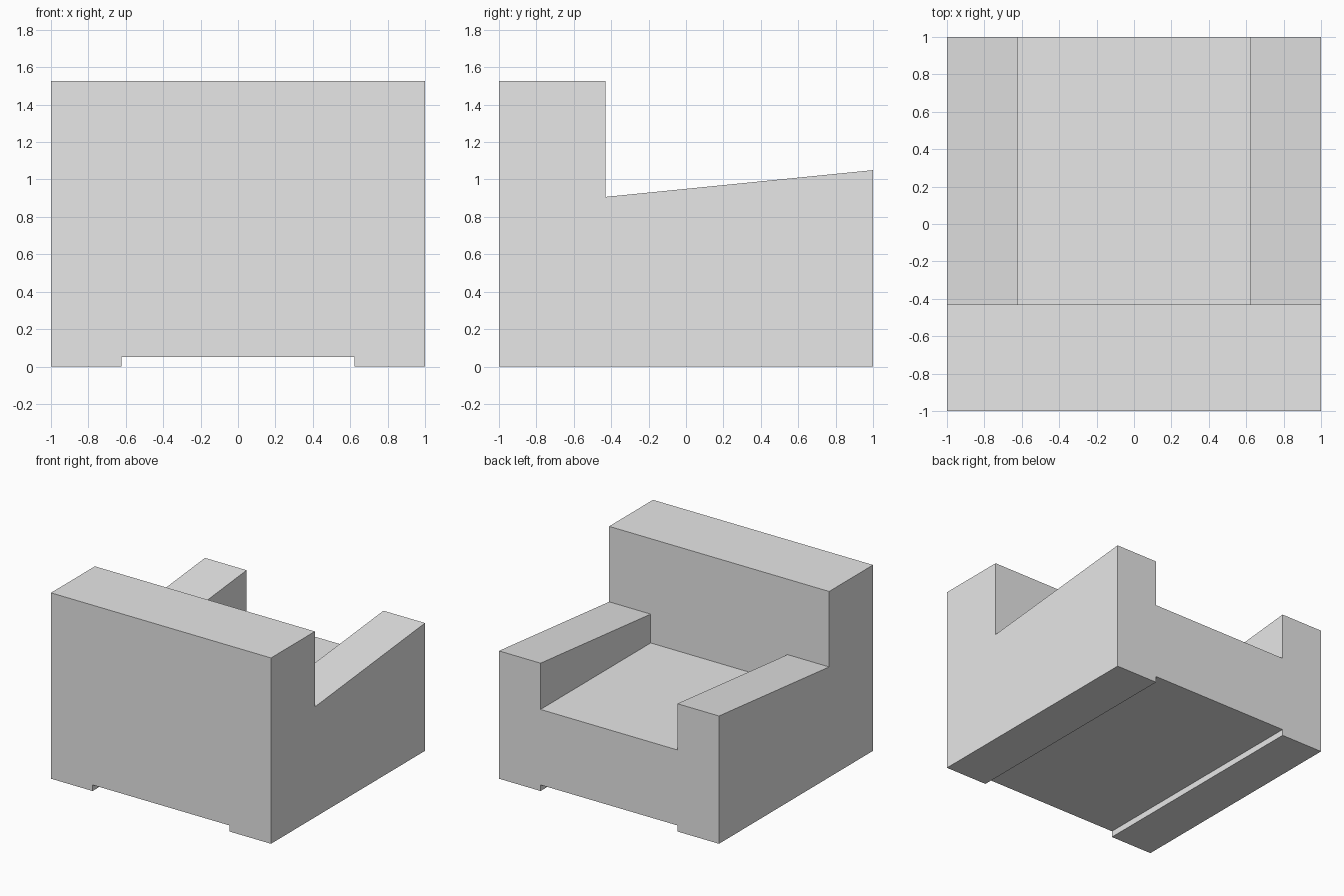
import bpy
import bmesh

cube = bpy.data.objects.get("Cube")
if cube:
    bpy.data.objects.remove(cube, do_unlink=True)

# Main dimensions
HALF = 1.0            # half width and half depth
INNER = 0.622         # inner face of the arms
BACK_Y = -0.43        # where the backrest meets the seat
TOP = 1.527           # backrest height
ARM_LOW, ARM_HIGH = 0.907, 1.05
SEAT = 0.67
GAP = 0.05            # clearance under the seat

grey = bpy.data.materials.new("light_grey")
grey.use_nodes = True
grey.diffuse_color = (0.8, 0.8, 0.8, 1)
grey.node_tree.nodes["Principled BSDF"].inputs["Base Color"].default_value = (0.8, 0.8, 0.8, 1)


def extrude_profile(name, profile, x0, x1):
    """Extrude a (y, z) side profile from x0 to x1."""
    bm = bmesh.new()
    face = bm.faces.new([bm.verts.new((x0, y, z)) for y, z in profile])
    result = bmesh.ops.extrude_face_region(bm, geom=[face])
    moved = [g for g in result["geom"] if isinstance(g, bmesh.types.BMVert)]
    bmesh.ops.translate(bm, verts=moved, vec=(x1 - x0, 0, 0))
    bmesh.ops.recalc_face_normals(bm, faces=bm.faces)
    mesh = bpy.data.meshes.new(name)
    bm.to_mesh(mesh)
    bm.free()
    mesh.materials.append(grey)
    obj = bpy.data.objects.new(name, mesh)
    bpy.context.collection.objects.link(obj)
    return obj


# Side panels: sloping arm, tall end of the backrest and floor runner in one slab
side_profile = [(-HALF, 0), (HALF, 0), (HALF, ARM_HIGH),
                (BACK_Y, ARM_LOW), (BACK_Y, TOP), (-HALF, TOP)]
for name, sign in (("left_arm", 1), ("right_arm", -1)):
    extrude_profile(name, side_profile, sign * INNER, sign * HALF)

# Seat and backrest between the side panels
middle_profile = [(-HALF, GAP), (HALF, GAP), (HALF, SEAT),
                  (BACK_Y, SEAT), (BACK_Y, TOP), (-HALF, TOP)]
extrude_profile("seat_and_backrest", middle_profile, -INNER, INNER)
